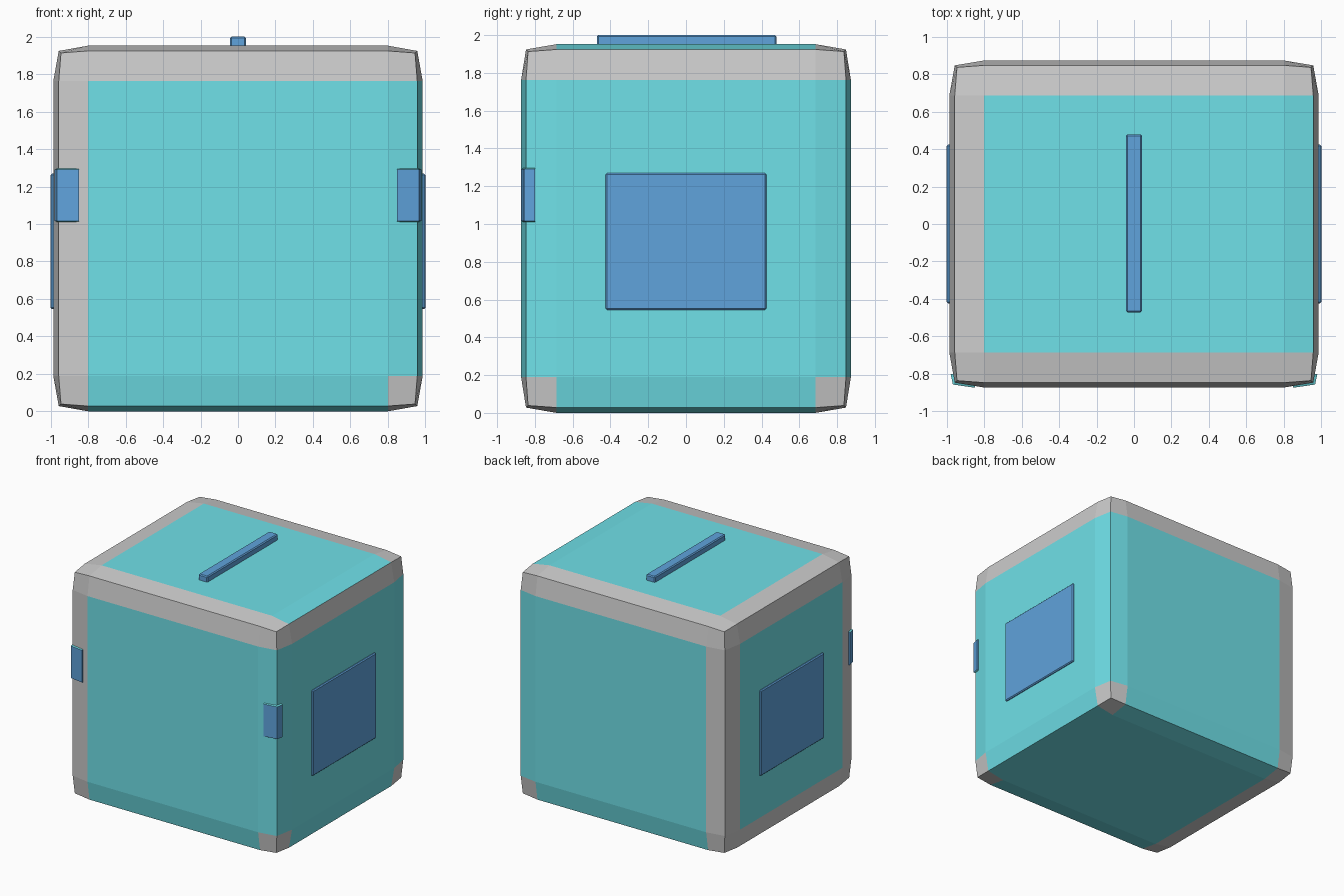
import bpy, bmesh
from itertools import product
from mathutils import Vector

if "Cube" in bpy.data.objects:
    bpy.data.objects.remove(bpy.data.objects["Cube"])


def material(name, rgb):
    m = bpy.data.materials.new(name)
    m.diffuse_color = (*rgb, 1)
    m.use_nodes = True
    m.node_tree.nodes["Principled BSDF"].inputs["Base Color"].default_value = m.diffuse_color
    return m


CYAN = material("cyan", (0.16, 0.75, 0.81))
BLUE = material("blue", (0.115, 0.366, 0.716))
GREY = material("grey", (0.8, 0.8, 0.8))


def add_object(name, bm, mats):
    bmesh.ops.recalc_face_normals(bm, faces=bm.faces)
    me = bpy.data.meshes.new(name)
    bm.to_mesh(me)
    bm.free()
    for m in mats:
        me.materials.append(m)
    ob = bpy.data.objects.new(name, me)
    bpy.context.collection.objects.link(ob)
    return ob


# Body: each side is a 3x3 grid whose border slopes back to edges and corners
INNER = (0.80, 0.685, 0.787)
OUTER = ((0.986, 0.957, 0.945), (0.873, 0.847, 0.836), (0.976, 0.948, 0.937))
MID_Z = 0.976


def grid_point(idx):
    n = sum(abs(i) == 2 for i in idx)
    p = [(1 if i > 0 else -1) * (OUTER[a][n - 1] if abs(i) == 2 else INNER[a])
         for a, i in enumerate(idx)]
    return Vector(p) + Vector((0, 0, MID_Z))


def is_grey(axis, s):
    if s.count(0) == 0:
        return True                      # corners
    if s.count(0) == 2:
        return False                     # centre panels
    if s[0] == -1:
        return True                      # left frame
    if s[2] == 1:
        return s[1] != 0 or axis == 0    # upper frame
    return False


bm = bmesh.new()
verts = {}
LEVELS = (-2, -1, 1, 2)
for axis, side in product(range(3), (-1, 1)):
    u, v = [a for a in range(3) if a != axis]
    for i, j in product(range(3), range(3)):
        quad = []
        for di, dj in ((0, 0), (1, 0), (1, 1), (0, 1)):
            idx = [0, 0, 0]
            idx[axis], idx[u], idx[v] = side * 2, LEVELS[i + di], LEVELS[j + dj]
            key = tuple(idx)
            if key not in verts:
                verts[key] = bm.verts.new(grid_point(key))
            quad.append(verts[key])
        s = [0, 0, 0]
        s[axis], s[u], s[v] = side, i - 1, j - 1
        bm.faces.new(quad).material_index = int(is_grey(axis, s))
add_object("crate_body", bm, (CYAN, GREY))


# Bevelled boxes given by opposite corners
def box(name, lo, hi, bevel):
    lo, hi = Vector(lo), Vector(hi)
    bm = bmesh.new()
    bmesh.ops.create_cube(bm, size=1)
    bmesh.ops.scale(bm, vec=hi - lo, verts=bm.verts)
    bmesh.ops.translate(bm, vec=(lo + hi) / 2, verts=bm.verts)
    ob = add_object(name, bm, (BLUE,))
    mod = ob.modifiers.new("bevel", 'BEVEL')
    mod.width = bevel
    mod.segments = 1


box("top_bar", (-0.043, -0.472, 1.93), (0.043, 0.478, 2.0), 0.008)
box("right_panel", (0.96, -0.425, 0.545), (1.0, 0.425, 1.27), 0.008)
box("left_panel", (-1.0, -0.425, 0.545), (-0.96, 0.425, 1.27), 0.008)

# Brackets wrapping the front vertical edges, with sloped ends
OUT = ((0.85, -0.874), (0.967, -0.857), (0.979, -0.80))
BACK = ((0.85, -0.84), (0.94, -0.83), (0.945, -0.80))
for name, sx in (("right_bracket", 1), ("left_bracket", -1)):
    bm = bmesh.new()
    rings = []
    for z_out, z_in in ((1.017, 1.0), (1.29, 1.307)):
        ring = [bm.verts.new((sx * x, y, z_out)) for x, y in OUT]
        ring += [bm.verts.new((sx * x, y, z_in)) for x, y in reversed(BACK)]
        bm.faces.new((ring[0], ring[1], ring[4], ring[5])).material_index = 1
        bm.faces.new((ring[1], ring[2], ring[3], ring[4])).material_index = 1
        rings.append(ring)
    for k in range(6):
        n = (k + 1) % 6
        bm.faces.new((rings[0][k], rings[0][n], rings[1][n], rings[1][k]))
    add_object(name, bm, (BLUE, CYAN))
